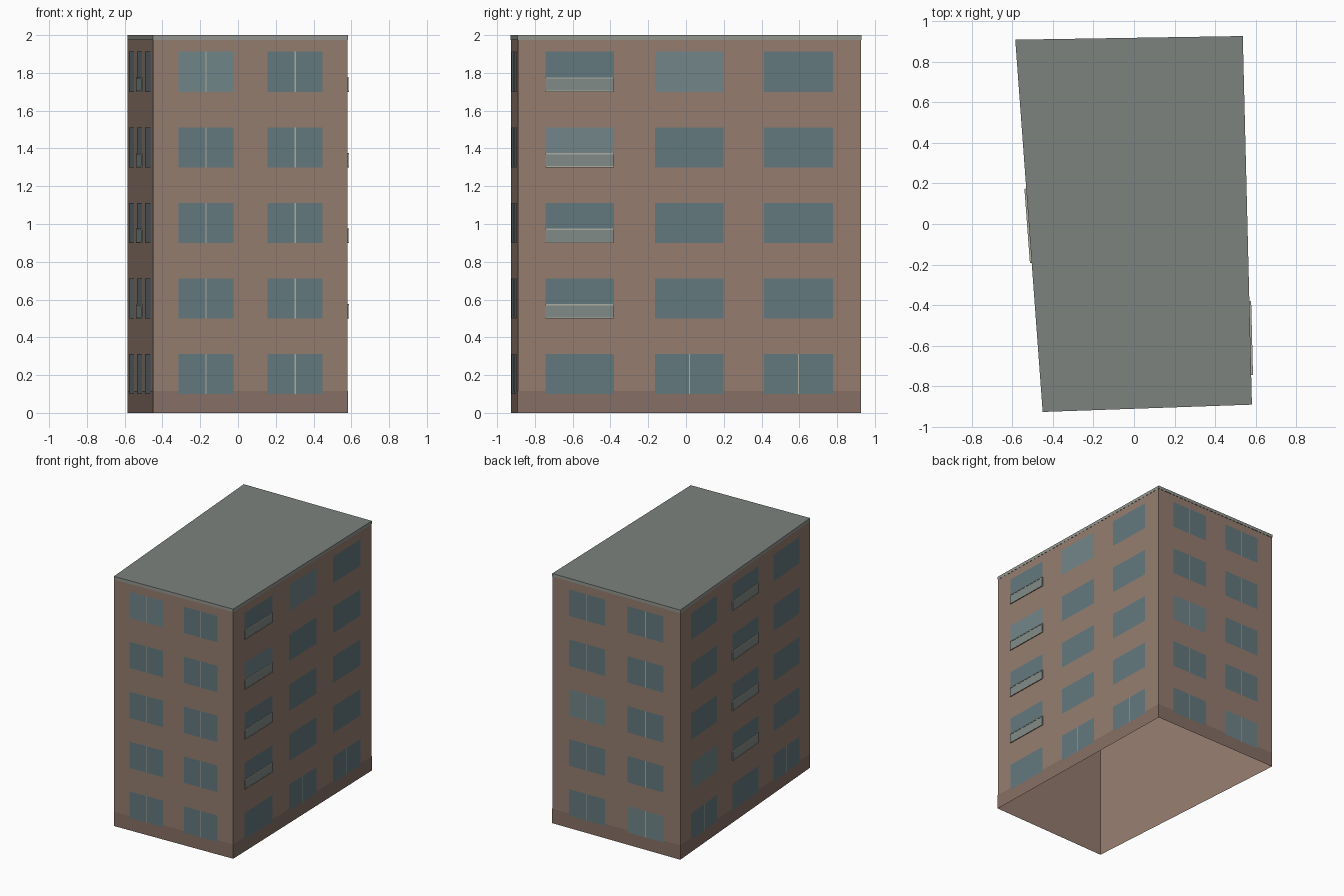
import bpy, bmesh, random
from mathutils import Vector

if "Cube" in bpy.data.objects:
    bpy.data.objects.remove(bpy.data.objects["Cube"])

random.seed(4)

# Footprint corners, anticlockwise from front left
CORNERS = [Vector(p) for p in ((-0.45, -0.926), (0.581, -0.89), (0.536, 0.926), (-0.585, 0.908))]
FLOORS, PITCH, SILL, WIN_H = 5, 0.4, 0.1, 0.212


def material(name, r, g, b):
    m = bpy.data.materials.new(name)
    m.diffuse_color = (r, g, b, 1)
    m.use_nodes = True
    m.node_tree.nodes["Principled BSDF"].inputs["Base Color"].default_value = m.diffuse_color
    return m


BRICK = material("brick", 0.30, 0.205, 0.16)
BASE = material("base", 0.24, 0.16, 0.13)
GLASS = material("glass", 0.125, 0.19, 0.21)
PALE_GLASS = material("pale_glass", 0.165, 0.235, 0.25)
PANEL = material("balcony_panel", 0.22, 0.26, 0.25)
TRIM = material("trim", 0.42, 0.42, 0.36)
ROOF = material("roof", 0.20, 0.225, 0.21)
CORNICE = material("cornice", 0.29, 0.30, 0.27)


def finish(name, bm, *mats):
    me = bpy.data.meshes.new(name)
    bm.to_mesh(me)
    bm.free()
    for m in mats:
        me.materials.append(m)
    ob = bpy.data.objects.new(name, me)
    bpy.context.collection.objects.link(ob)


def band(name, z0, z1, scale, mat):
    """Open ring of wall following the footprint."""
    bm = bmesh.new()
    low, high = [[bm.verts.new((*(c * scale), z)) for c in CORNERS] for z in (z0, z1)]
    for i in range(4):
        j = (i + 1) % 4
        bm.faces.new((low[i], low[j], high[j], high[i]))
    finish(name, bm, mat)


def wall_point(side, u, z, out):
    a, b = CORNERS[side], CORNERS[(side + 1) % 4]
    d = (b - a).normalized()
    p = a.lerp(b, u) + Vector((d.y, -d.x)) * out
    return (p.x, p.y, z)


def quad(bm, side, u0, u1, z0, z1, out, slot=0):
    pts = ((u0, z0), (u1, z0), (u1, z1), (u0, z1))
    f = bm.faces.new([bm.verts.new(wall_point(side, u, z, out)) for u, z in pts])
    f.material_index = slot


def box(bm, side, u0, u1, z0, z1, out, slot=0):
    pts = ((u0, z0), (u1, z0), (u1, z1), (u0, z1))
    back, front = [[bm.verts.new(wall_point(side, u, z, o)) for u, z in pts] for o in (0.001, out)]
    faces = [bm.faces.new(front)]
    for i in range(4):
        j = (i + 1) % 4
        faces.append(bm.faces.new((back[i], back[j], front[j], front[i])))
    for f in faces:
        f.material_index = slot


# Shell, base course, cornice and flat roof
band("walls", 0, 1.975, 1.0, BRICK)
band("base_course", 0, 0.115, 1.0015, BASE)
band("cornice", 1.975, 2.0, 1.002, CORNICE)
bm = bmesh.new()
bm.faces.new([bm.verts.new((*(c * 1.002), 2.0)) for c in CORNERS])
finish("roof", bm, ROOF)

# Facades: (name, column centres, window width, balcony column), as wall fractions
FACADES = [
    ("front", (0.272, 0.73), 0.283, None),
    ("right", (0.18, 0.5, 0.818), 0.2, 0),
    ("back", (0.272, 0.73), 0.283, None),
    ("left", (0.18, 0.5, 0.818), 0.2, 1),
]
# Panes seen with a lighter tint: (side, floor, column)
PALE = {(0, 4, 0), (1, 4, 1), (1, 3, 0)}

for side, (name, columns, width, balcony) in enumerate(FACADES):
    panes, bars, rails = bmesh.new(), bmesh.new(), bmesh.new()
    length = (CORNERS[(side + 1) % 4] - CORNERS[side]).length
    half_bar = 0.003 / length
    for floor in range(FLOORS):
        z = SILL + PITCH * floor
        for col, u in enumerate(columns):
            u0, u1 = u - width / 2, u + width / 2
            pale = (side, floor, col) in PALE or (side > 1 and random.random() < 0.15)
            quad(panes, side, u0, u1, z, z + WIN_H, 0.003, int(pale))
            # Centre bar on short sides and on ground-floor windows
            if balcony is None or (floor == 0 and col != balcony):
                quad(bars, side, u - half_bar, u + half_bar, z, z + WIN_H, 0.004)
            # Shallow balcony guard with top and bottom rails
            if col == balcony and floor > 0:
                box(rails, side, u0, u1, z + 0.006, z + 0.069, 0.008, 0)
                box(rails, side, u0, u1, z, z + 0.006, 0.010, 1)
                box(rails, side, u0, u1, z + 0.069, z + 0.076, 0.010, 1)
    finish(name + "_windows", panes, GLASS, PALE_GLASS)
    finish(name + "_window_bars", bars, TRIM)
    if balcony is None:
        rails.free()
    else:
        finish(name + "_balconies", rails, PANEL, TRIM)
